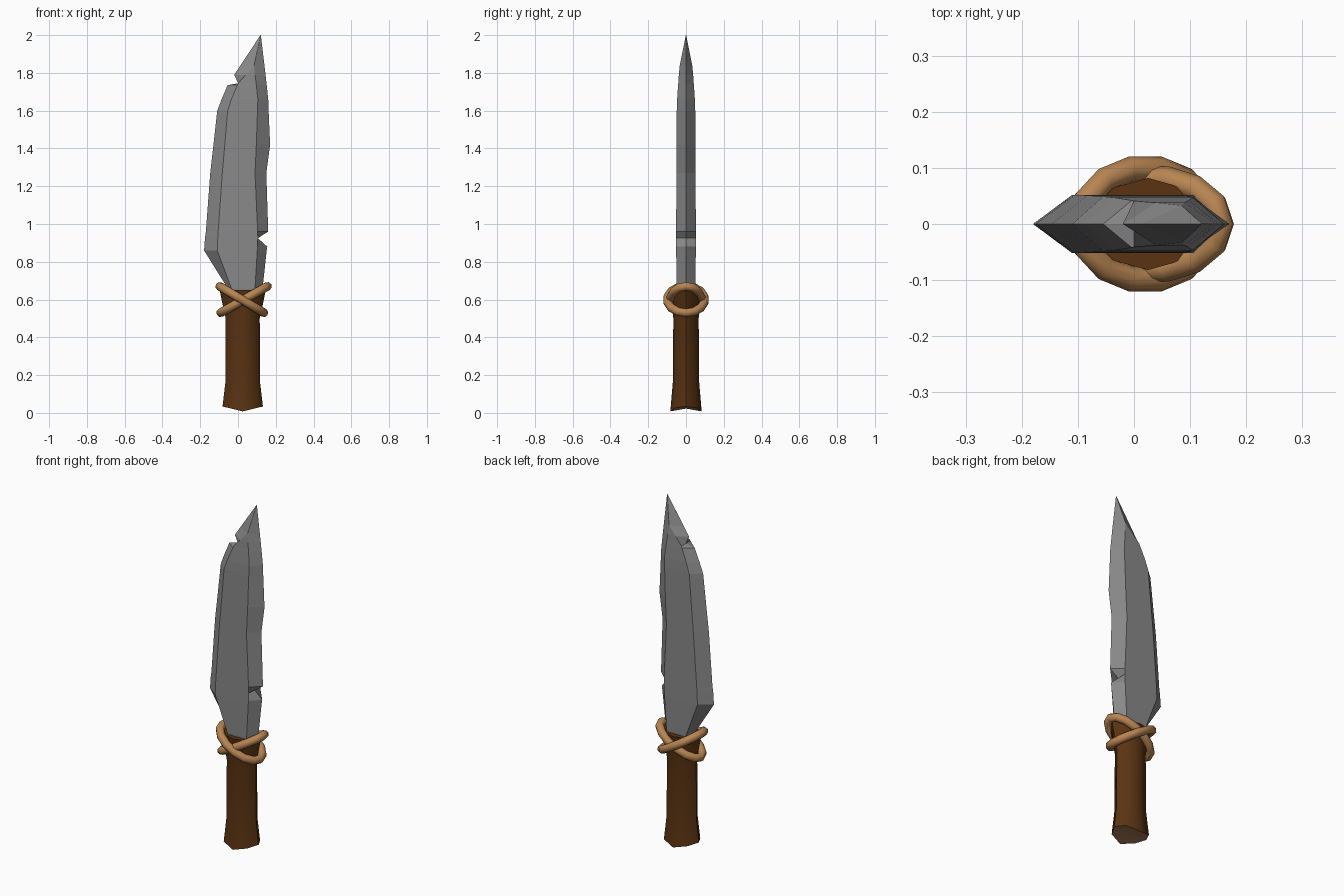
import bpy, bmesh, math
from mathutils import Vector

cube = bpy.data.objects.get("Cube")
if cube:
    bpy.data.objects.remove(cube, do_unlink=True)


def material(name, rgb):
    m = bpy.data.materials.new(name)
    m.use_nodes = True
    m.diffuse_color = (*rgb, 1)
    bsdf = next(n for n in m.node_tree.nodes if n.type == 'BSDF_PRINCIPLED')
    bsdf.inputs["Base Color"].default_value = (*rgb, 1)
    bsdf.inputs["Roughness"].default_value = 0.8
    return m


steel = material("grey steel", (0.25, 0.25, 0.25))
wood = material("dark wood", (0.1, 0.033, 0.006))
cut_wood = material("cut wood", (0.38, 0.19, 0.085))
rope = material("tan rope", (0.48, 0.235, 0.085))


def loft(name, rings, mats, closed=False, smooth_angle=None, paint=None):
    """Skin a list of equal rings of points; cap the ends or join them up."""
    bm = bmesh.new()
    loops = [[bm.verts.new(p) for p in ring] for ring in rings]
    pairs = list(zip(loops, loops[1:]))
    if closed:
        pairs.append((loops[-1], loops[0]))
    for a, b in pairs:
        for i in range(len(a)):
            j = (i + 1) % len(a)
            bm.faces.new((a[i], a[j], b[j], b[i]))
    if not closed:
        for end in (loops[0], loops[-1]):
            face = bm.faces.new(end)
            bmesh.ops.poke(bm, faces=[face])
    bmesh.ops.remove_doubles(bm, verts=bm.verts[:], dist=0.0005)
    bmesh.ops.recalc_face_normals(bm, faces=bm.faces[:])
    if paint:
        for f in bm.faces:
            f.material_index = paint(f)
    mesh = bpy.data.meshes.new(name)
    bm.to_mesh(mesh)
    bm.free()
    for m in mats:
        mesh.materials.append(m)
    obj = bpy.data.objects.new(name, mesh)
    bpy.context.collection.objects.link(obj)
    if smooth_angle:
        bpy.ops.object.select_all(action='DESELECT')
        obj.select_set(True)
        bpy.context.view_layer.objects.active = obj
        bpy.ops.object.shade_smooth_by_angle(angle=math.radians(smooth_angle))
    return obj


# Blade stations: height, left edge, flat start, flat end, right edge, half thickness
stations = [
    (0.60, -0.03, -0.02, 0.08, 0.11, 0.045),
    (0.66, -0.055, -0.035, 0.09, 0.13, 0.05),
    (0.86, -0.18, -0.11, 0.102, 0.152, 0.052),
    (0.88, -0.178, -0.109, 0.103, 0.155, 0.052),
    (0.925, -0.175, -0.107, 0.105, 0.105, 0.052),   # chip in the right edge
    (0.96, -0.17, -0.105, 0.104, 0.16, 0.052),
    (1.27, -0.147, -0.083, 0.09, 0.15, 0.051),
    (1.42, -0.13, -0.07, 0.097, 0.17, 0.05),
    (1.60, -0.11, -0.055, 0.103, 0.162, 0.049),
    (1.66, -0.087, -0.035, 0.105, 0.16, 0.047),
    (1.735, -0.055, -0.004, 0.097, 0.152, 0.042),
    (1.745, 0.0, 0.0, 0.096, 0.151, 0.041),         # chip in the left edge
    (1.79, -0.02, 0.04, 0.09, 0.146, 0.038),
    (1.84, 0.013, 0.085, 0.085, 0.14, 0.033),
    (2.00, 0.12, 0.12, 0.12, 0.12, 0.0),
]
blade_rings = [[(l, 0, z), (a, -t, z), (b, -t, z), (r, 0, z), (b, t, z), (a, t, z)]
               for z, l, a, b, r, t in stations]
# Drop the collapsed tip ring to one point by merging, so its cap vanishes
loft("blade", blade_rings[:-1] + [[(0.12 + 0.001 * math.cos(k), 0.001 * math.sin(k), 2.0)
     for k in (math.pi + i * math.pi / 3 for i in range(6))]], [steel])

# Handle: flared grip with a scooped, paler butt end
CX = 0.025
SIDES = 8


def grip_ring(z, rx, ry, scoop=0.0):
    ring = []
    for i in range(SIDES):
        a = math.tau * i / SIDES
        ring.append((CX + rx * math.cos(a), ry * math.sin(a),
                     z + scoop * abs(math.cos(a))))
    return ring


grip = [(0.008, 0.107, 0.083, 0.026), (0.16, 0.092, 0.07, 0), (0.50, 0.09, 0.067, 0),
        (0.58, 0.108, 0.074, 0), (0.65, 0.122, 0.082, 0)]
loft("handle", [grip_ring(*g) for g in grip], [wood, cut_wood], smooth_angle=50,
     paint=lambda f: int(f.normal.z < -0.6 and f.calc_center_median().z < 0.05))


# Rope bindings: two tilted loops crossing at the front and back
def rope_loop(name, cx, rx, ry, tilt, tube=0.023, steps=14, sides=8):
    def point(a):
        return Vector((cx + rx * math.cos(a), ry * math.sin(a), 0.6 + tilt * math.cos(a)))
    rings = []
    across = Vector((-tilt, 0, rx)).normalized()
    for i in range(steps):
        a = math.tau * i / steps
        along = (point(a + 0.01) - point(a - 0.01)).normalized()
        out = along.cross(across)
        rings.append([point(a) + tube * (out * math.cos(b) + across * math.sin(b))
                      for b in (math.tau * k / sides for k in range(sides))])
    loft(name, rings, [rope], closed=True, smooth_angle=60)


rope_loop("outer_binding", 0.02, 0.117, 0.1, -0.07)
rope_loop("inner_binding", 0.032, 0.124, 0.082, 0.07)
